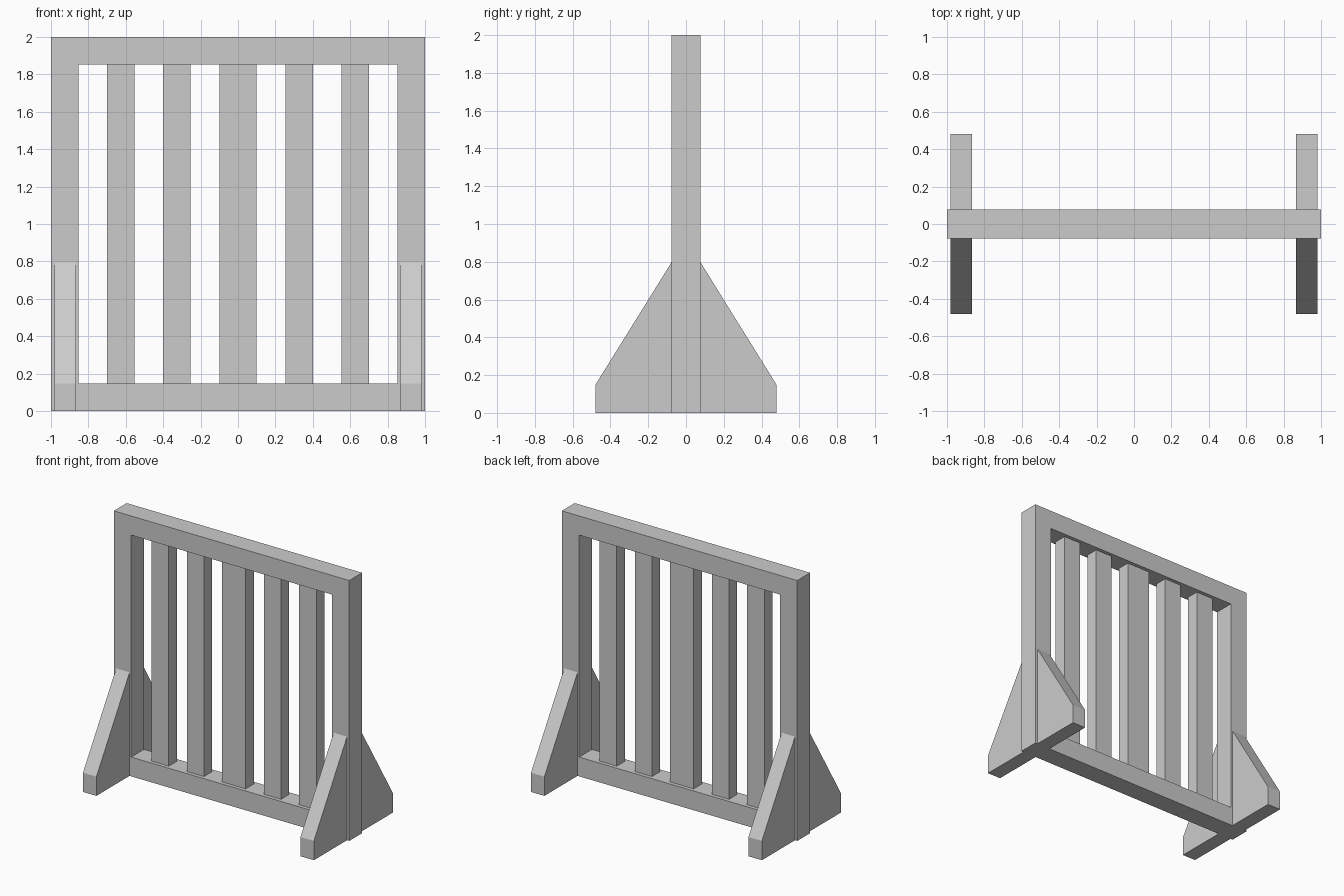
import bpy, bmesh

if "Cube" in bpy.data.objects:
    bpy.data.objects.remove(bpy.data.objects["Cube"])

FRAME_Y = 0.078          # half depth of the frame
BAR_Y = 0.05             # half depth of the bars
HOLE_X, HOLE_LOW, HOLE_HIGH = 0.853, 0.148, 1.853


def finish(name, bm):
    bmesh.ops.recalc_face_normals(bm, faces=bm.faces)
    mesh = bpy.data.meshes.new(name)
    bm.to_mesh(mesh)
    bm.free()
    obj = bpy.data.objects.new(name, mesh)
    bpy.context.collection.objects.link(obj)
    return obj


def bridge(bm, a, b):
    n = len(a)
    for i in range(n):
        j = (i + 1) % n
        bm.faces.new((a[i], a[j], b[j], b[i]))


def prism(name, low, high):
    """Solid between two matching outlines."""
    bm = bmesh.new()
    a = [bm.verts.new(p) for p in low]
    b = [bm.verts.new(p) for p in high]
    bm.faces.new(a)
    bm.faces.new(b)
    bridge(bm, a, b)
    return finish(name, bm)


def rect(x0, x1, z0, z1, y):
    return [(x0, y, z0), (x1, y, z0), (x1, y, z1), (x0, y, z1)]


# Outer frame: a seamless square ring
bm = bmesh.new()
loops = [[bm.verts.new(p) for p in outline] for outline in (
    rect(-1, 1, 0, 2, -FRAME_Y),
    rect(-1, 1, 0, 2, FRAME_Y),
    rect(-HOLE_X, HOLE_X, HOLE_LOW, HOLE_HIGH, FRAME_Y),
    rect(-HOLE_X, HOLE_X, HOLE_LOW, HOLE_HIGH, -FRAME_Y))]
for i in range(4):
    bridge(bm, loops[i], loops[(i + 1) % 4])
finish("frame", bm)

# Vertical bars, the middle one wider
for i, (x, half) in enumerate([(-0.627, 0.073), (-0.327, 0.073), (0, 0.1),
                               (0.327, 0.073), (0.627, 0.073)]):
    prism(f"bar_{i + 1}",
          rect(x - half, x + half, HOLE_LOW, HOLE_HIGH, -BAR_Y),
          rect(x - half, x + half, HOLE_LOW, HOLE_HIGH, BAR_Y))

# Sloped support feet, front and back of each post
profile = [(FRAME_Y, 0), (0.48, 0), (0.48, 0.148), (FRAME_Y, 0.795)]
for side, sx in (("left", -1), ("right", 1)):
    for end, sy in (("front", -1), ("back", 1)):
        prism(f"{end}_{side}_foot",
              [(sx * 0.867, sy * y, z) for y, z in profile],
              [(sx * 0.981, sy * y, z) for y, z in profile])
